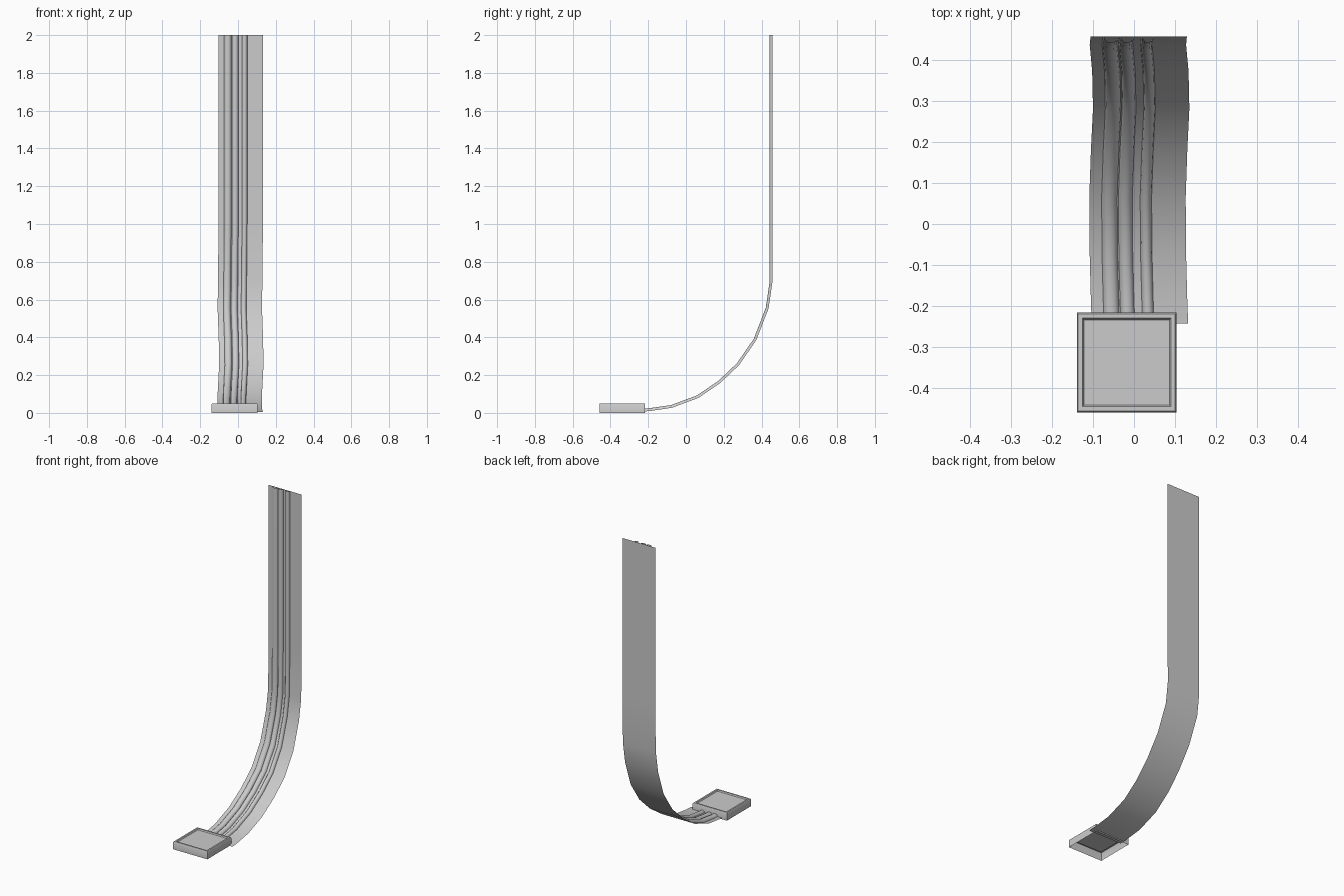
import bpy, math
from mathutils import Vector

if "Cube" in bpy.data.objects:
    bpy.data.objects.remove(bpy.data.objects["Cube"])

# Path of the ribbon: (sideways shift, y, z)
PATH = [(0.0, -0.243, 0.006), (-0.002, -0.19, 0.010), (-0.005, -0.075, 0.027),
        (-0.006, 0.065, 0.079), (-0.002, 0.181, 0.158), (0.003, 0.281, 0.253),
        (0.001, 0.372, 0.385), (-0.005, 0.437, 0.553), (-0.003, 0.457, 0.69),
        (0.0, 0.457, 1.0), (0.0, 0.457, 2.0)]


def make(name, verts, faces, angle):
    me = bpy.data.meshes.new(name)
    me.from_pydata(verts, [], faces)
    ob = bpy.data.objects.new(name, me)
    bpy.context.collection.objects.link(ob)
    bpy.ops.object.select_all(action='DESELECT')
    ob.select_set(True)
    bpy.context.view_layer.objects.active = ob
    bpy.ops.object.shade_smooth_by_angle(angle=math.radians(angle))
    return ob


def sweep(name, section, angle):
    """Sweep an open section of (x, height) points along the path."""
    verts, faces, n = [], [], len(section)
    for i, (dx, y, z) in enumerate(PATH):
        a = PATH[max(i - 1, 0)]
        b = PATH[min(i + 1, len(PATH) - 1)]
        if i >= len(PATH) - 2:
            a, b = PATH[-2], PATH[-1]
        t = Vector((b[1] - a[1], b[2] - a[2])).normalized()
        verts += [(x + dx, y - t.y * h, z + t.x * h) for x, h in section]
    for i in range(len(PATH) - 1):
        for j in range(n - 1):
            k = i * n + j
            faces.append((k, k + 1, k + n + 1, k + n))
    return make(name, verts, faces, angle)


# Flat backing sheet
sweep("ribbon_sheet", [(-0.103, 0), (0.132, 0)], 40)

# Three raised rounded ribs on the front of the sheet
for i, (x, w) in enumerate([(-0.054, 0.019), (-0.015, 0.017), (0.035, 0.014)]):
    arch = [(x - w * math.cos(math.pi * k / 6), 0.015 * math.sin(math.pi * k / 6))
            for k in range(7)]
    sweep(f"ribbon_rib_{i + 1}", arch, 60)

# Shallow square tray with raised rim, recessed panel and open underside
rings = [(0.1215, 0.0), (0.1215, 0.045), (0.118, 0.05),
         (0.108, 0.05), (0.104, 0.043)]
cx, cy = -0.018, -0.3375
verts = [(cx + sx * r, cy + sy * r, z) for r, z in rings
         for sx, sy in [(-1, -1), (1, -1), (1, 1), (-1, 1)]]
faces = [(4 * i + j, 4 * i + (j + 1) % 4, 4 * i + 4 + (j + 1) % 4, 4 * i + 4 + j)
         for i in range(len(rings) - 1) for j in range(4)]
faces.append(tuple(range(4 * len(rings) - 4, 4 * len(rings))))
make("square_tray", verts, faces, 50)
